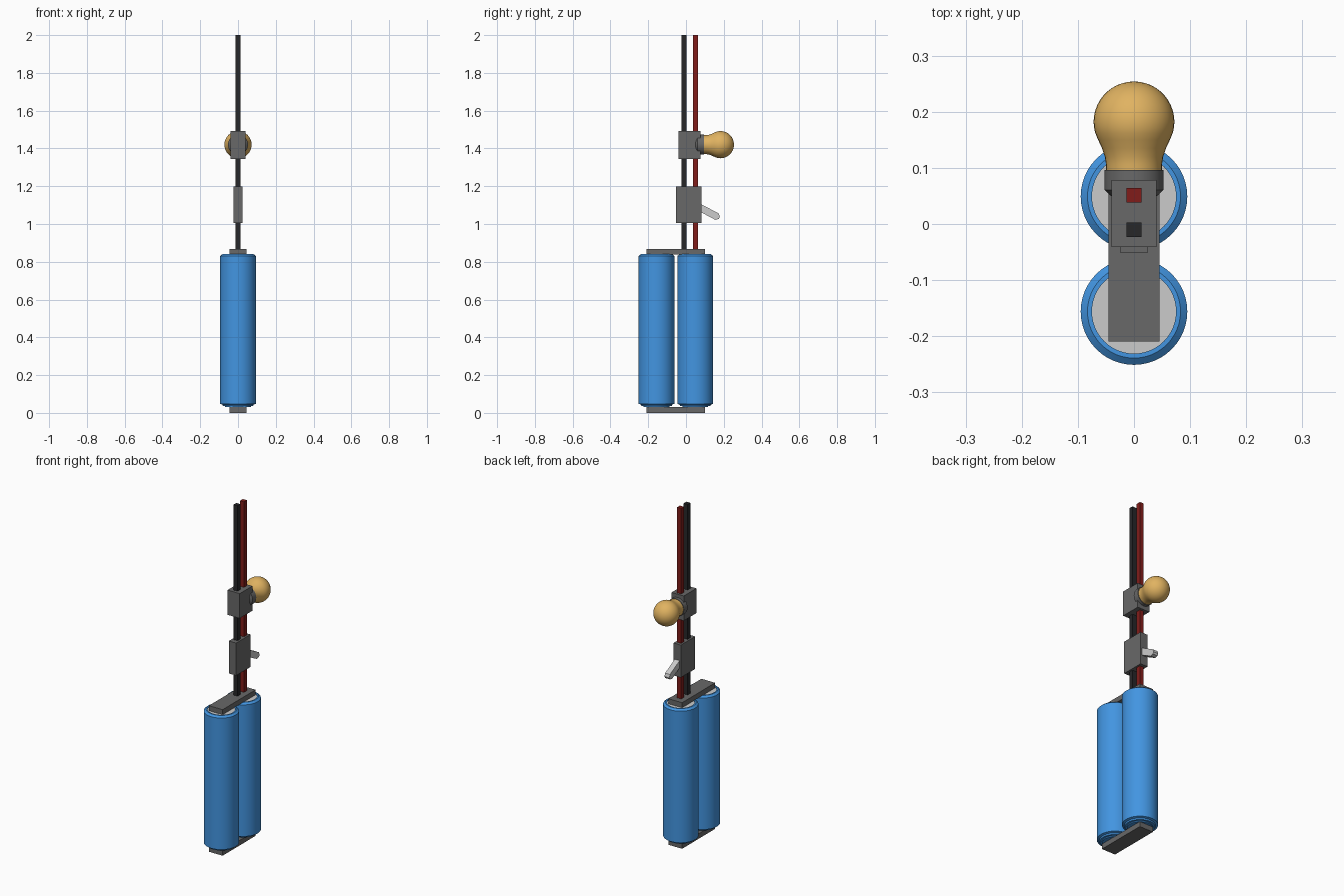
import bpy, bmesh, math
from mathutils import Matrix

if "Cube" in bpy.data.objects:
    bpy.data.objects.remove(bpy.data.objects["Cube"])


def material(name, rgb):
    m = bpy.data.materials.new(name)
    m.diffuse_color = (*rgb, 1)
    m.use_nodes = True
    m.node_tree.nodes["Principled BSDF"].inputs["Base Color"].default_value = m.diffuse_color
    return m


BLUE = material("blue_wrap", (0.055, 0.30, 0.75))
DARK = material("dark_grey", (0.14, 0.14, 0.14))
BLACK = material("black", (0.02, 0.02, 0.022))
RED = material("red", (0.22, 0.012, 0.01))
AMBER = material("amber", (0.75, 0.45, 0.12))


def finish(name, bm, mat, smooth=None):
    bmesh.ops.recalc_face_normals(bm, faces=bm.faces)
    me = bpy.data.meshes.new(name)
    bm.to_mesh(me)
    bm.free()
    ob = bpy.data.objects.new(name, me)
    bpy.context.collection.objects.link(ob)
    if mat:
        me.materials.append(mat)
    if smooth:
        bpy.ops.object.select_all(action='DESELECT')
        ob.select_set(True)
        bpy.context.view_layer.objects.active = ob
        bpy.ops.object.shade_smooth_by_angle(angle=math.radians(smooth))
    return ob


def box(name, lo, hi, mat):
    bm = bmesh.new()
    size = [b - a for a, b in zip(lo, hi)]
    mid = [(a + b) / 2 for a, b in zip(lo, hi)]
    bmesh.ops.create_cube(bm, size=1, matrix=Matrix.Translation(mid) @ Matrix.Diagonal((*size, 1)))
    return finish(name, bm, mat)


def lathe(name, profile, sides, matrix, mat):
    """Spin (radius, height) points around the local z axis."""
    bm = bmesh.new()
    vs = [bm.verts.new((r, 0, h)) for r, h in profile]
    es = [bm.edges.new(p) for p in zip(vs, vs[1:])]
    bmesh.ops.spin(bm, geom=vs + es, cent=(0, 0, 0), axis=(0, 0, 1),
                   angle=math.tau, steps=sides, use_merge=True)
    bmesh.ops.remove_doubles(bm, verts=bm.verts, dist=1e-5)
    bm.transform(matrix)
    return finish(name, bm, mat, 30)


# Battery cells: blue sleeve with a rolled rim, grey end disc inside
for label, y in (("front", -0.156), ("back", 0.049)):
    at = Matrix.Translation((0, y, 0))
    lathe(label + "_cell_wrap",
          [(0, 0.03), (0.068, 0.03), (0.068, 0.036), (0.08, 0.036), (0.083, 0.044),
           (0.095, 0.048), (0.095, 0.83), (0.083, 0.84), (0.075, 0.84), (0.075, 0.825)],
          48, at, BLUE)
    lathe(label + "_cell_terminal",
          [(0, 0.82), (0.0755, 0.82), (0.0755, 0.835), (0, 0.835)], 48, at, None)

# Connector bars
for label, z in (("bottom", 0.0), ("top", 0.838)):
    box(label + "_connector_bar", (-0.045, -0.209, z), (0.045, 0.101, z + 0.03), DARK)

# Wires
for label, y, mat in (("black", -0.01, BLACK), ("red", 0.051, RED)):
    box(label + "_wire", (-0.013, y - 0.013, 0.86), (0.013, y + 0.013, 2.0), mat)

# Switch body and its tilted lever
box("switch_body", (-0.024, -0.052, 1.005), (0.024, 0.083, 1.198), DARK)
bm = bmesh.new()
outline = [(-0.03, -0.019), (0.092, -0.019), (0.106, -0.006),
           (0.106, 0.006), (0.092, 0.019), (-0.03, 0.019)]
face = bm.faces.new([bm.verts.new((-0.016, y, z)) for y, z in outline])
ext = bmesh.ops.extrude_face_region(bm, geom=[face])
bmesh.ops.translate(bm, vec=(0.032, 0, 0),
                    verts=[v for v in ext["geom"] if isinstance(v, bmesh.types.BMVert)])
bm.transform(Matrix.Translation((0, 0.083, 1.082)) @ Matrix.Rotation(math.radians(-28), 4, 'X'))
finish("switch_lever", bm, None)

# Lamp holder, socket and bulb (lathed along +y)
box("lamp_holder", (-0.04, -0.041, 1.345), (0.04, 0.078, 1.492), DARK)
along_y = Matrix.Translation((0, 0, 1.42)) @ Matrix.Rotation(math.radians(-90), 4, 'X')
lathe("lamp_socket", [(0, 0.05), (0.041, 0.05), (0.053, 0.061), (0.053, 0.096), (0, 0.096)],
      24, along_y, DARK)
dome = [(0.072 * math.cos(a), 0.182 + 0.072 * math.sin(a))
        for a in (math.radians(-8 + 98 * i / 12) for i in range(12))]
lathe("bulb", [(0, 0.09), (0.05, 0.09), (0.05, 0.107), (0.052, 0.12), (0.057, 0.135),
               (0.064, 0.15), (0.069, 0.162)] + dome + [(0, 0.254)], 32, along_y, AMBER)
